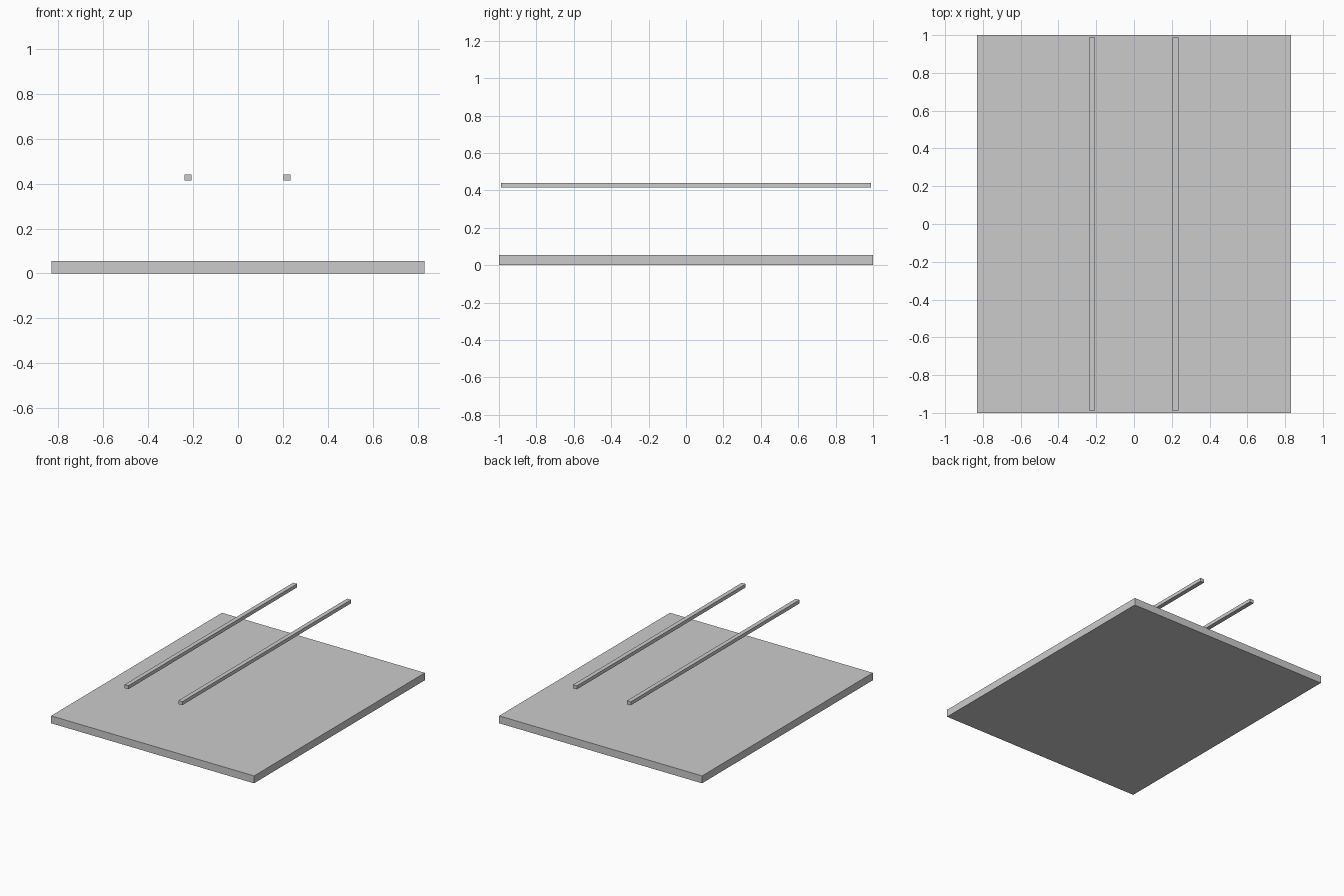
import bpy

if "Cube" in bpy.data.objects:
    bpy.data.objects.remove(bpy.data.objects["Cube"])


def box(name, x, y, z):
    """Box spanning the given (min, max) ranges."""
    spans = (x, y, z)
    bpy.ops.mesh.primitive_cube_add(size=1, location=[(a + b) / 2 for a, b in spans])
    obj = bpy.context.object
    obj.name = name
    obj.scale = [b - a for a, b in spans]
    bpy.ops.object.transform_apply(location=False, rotation=False, scale=True)
    return obj


# Base slab
box("base_slab", (-0.832, 0.832), (-1.0, 1.0), (0.0, 0.055))

# Two parallel rails floating above the slab
for name, cx in (("left_rail", -0.223), ("right_rail", 0.219)):
    box(name, (cx - 0.016, cx + 0.016), (-0.988, 0.988), (0.415, 0.441))
